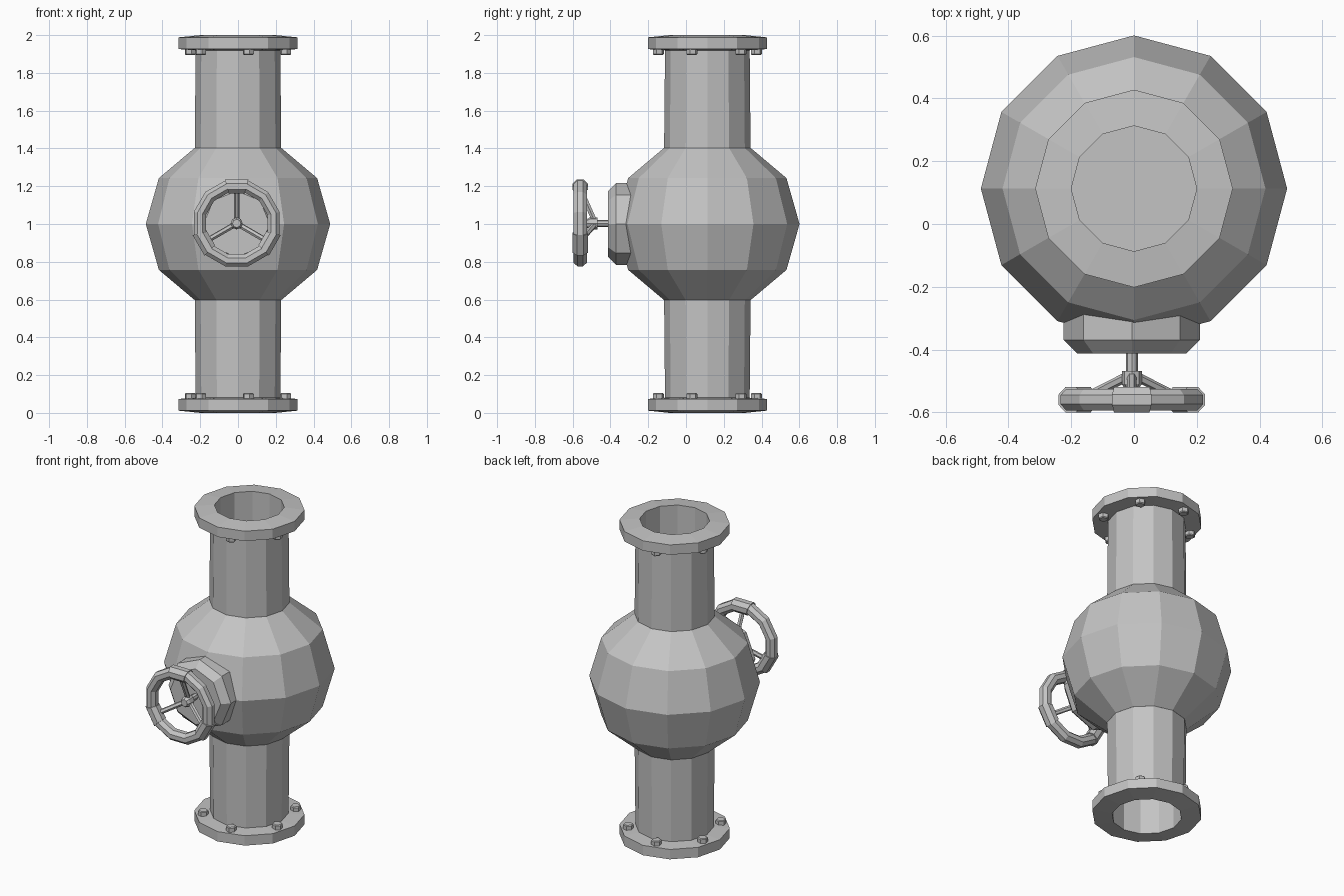
import bpy, bmesh
from math import sin, cos, pi, radians
from mathutils import Matrix, Vector

cube = bpy.data.objects.get("Cube")
if cube:
    bpy.data.objects.remove(cube)

grey = bpy.data.materials.new("cast_metal_grey")
grey.use_nodes = True
grey.diffuse_color = (0.55, 0.55, 0.55, 1)
grey.node_tree.nodes["Principled BSDF"].inputs["Base Color"].default_value = (0.55, 0.55, 0.55, 1)

AXIS_Y = 0.113
WHEEL = Vector((-0.007, -0.56, 1.003))
FACE_FRONT = Matrix.Rotation(pi / 2, 4, 'X')   # turns local z towards -y


def finish(name, bm, matrix=Matrix()):
    bmesh.ops.remove_doubles(bm, verts=bm.verts, dist=1e-5)
    bmesh.ops.recalc_face_normals(bm, faces=bm.faces)
    mesh = bpy.data.meshes.new(name)
    bm.to_mesh(mesh)
    bm.free()
    mesh.materials.append(grey)
    obj = bpy.data.objects.new(name, mesh)
    obj.matrix_world = matrix
    bpy.context.collection.objects.link(obj)
    return obj


def lathe(name, profile, sides, matrix, closed=False, turn=0.0):
    """Revolve (radius, height) points about local z."""
    bm = bmesh.new()
    rings = []
    for r, z in profile:
        rings.append([bm.verts.new((r * cos(turn + 2 * pi * i / sides),
                                    r * sin(turn + 2 * pi * i / sides), z))
                      for i in range(sides)])
    pairs = list(zip(rings, rings[1:]))
    if closed:
        pairs.append((rings[-1], rings[0]))
    for a, b in pairs:
        for i in range(sides):
            j = (i + 1) % sides
            bm.faces.new((a[i], a[j], b[j], b[i]))
    if not closed:
        bm.faces.new(rings[0])
        bm.faces.new(rings[-1])
    return finish(name, bm, matrix)


def rod(name, start, end, radius, sides):
    d = end - start
    matrix = Matrix.Translation(start) @ d.to_track_quat('Z', 'Y').to_matrix().to_4x4()
    return lathe(name, [(radius, 0), (radius, d.length)], sides, matrix)


# Round valve body
centre = Matrix.Translation((0, AXIS_Y, 1))
lathe("valve_body", [(0.229, -0.403), (0.419, -0.243), (0.488, 0),
                     (0.419, 0.243), (0.229, 0.403)], 12, centre)

# Pipes, flanges and bolts, mirrored above and below
for side, flip in (("upper", 1), ("lower", -1)):
    half = centre @ Matrix.Diagonal((1, 1, flip, 1))
    lathe(side + "_pipe", [(0.229, 0.39), (0.224, 0.93), (0.2, 0.93), (0.2, 0.39)],
          12, half, closed=True)
    lathe(side + "_flange", [(0.2, 0.918), (0.315, 0.926), (0.315, 0.988), (0.2, 1.0)],
          12, half, closed=True)
    for k in range(6):
        a = radians(42 + 60 * k)
        spot = half @ Matrix.Translation((0.265 * cos(a), 0.265 * sin(a), 0))
        lathe(f"{side}_bolt_{k + 1}", [(0.025, 0.895), (0.03, 0.9), (0.03, 0.93)],
              6, spot, turn=a)

# Eight-sided bonnet on the front
bonnet = Matrix.Translation((WHEEL.x, 0, 1.0)) @ FACE_FRONT
lathe("bonnet", [(0.217, 0.2), (0.217, 0.37), (0.175, 0.412)], 8, bonnet)

# Stem and hub
rod("stem", Vector((WHEEL.x, -0.4, WHEEL.z)), Vector((WHEEL.x, -0.52, WHEEL.z)), 0.019, 8)
hub = Matrix.Translation((WHEEL.x, 0, WHEEL.z)) @ FACE_FRONT
lathe("hub", [(0.032, 0.468), (0.032, 0.51), (0.022, 0.525)], 8, hub)

# Handwheel rim
wheel = Matrix.Translation(WHEEL) @ FACE_FRONT
RIM, TUBE = 0.202, 0.036


def tube_profile(size):
    return [(RIM + size * cos(radians(22.5 + 45 * i)),
             size * 1.05 * sin(radians(22.5 + 45 * i))) for i in range(8)]


lathe("handwheel_rim", tube_profile(TUBE), 12, wheel, closed=True, turn=radians(15))

# Spokes, each with a thicker sleeve where it meets the rim
for k in range(3):
    a = radians(90 + 120 * k)
    out = Vector((cos(a), 0, sin(a)))
    rod(f"spoke_{k + 1}", Vector((WHEEL.x, -0.485, WHEEL.z)) + out * 0.015,
        WHEEL + out * 0.185, 0.015, 6)
    bm = bmesh.new()
    ends = []
    for s in (-1, 1):
        t = a + s * radians(15)
        ends.append([bm.verts.new((r * cos(t), r * sin(t), z))
                     for r, z in tube_profile(TUBE * 1.18)])
    for i in range(8):
        j = (i + 1) % 8
        bm.faces.new((ends[0][i], ends[0][j], ends[1][j], ends[1][i]))
    bm.faces.new(ends[0])
    bm.faces.new(ends[1])
    finish(f"rim_sleeve_{k + 1}", bm, wheel)
